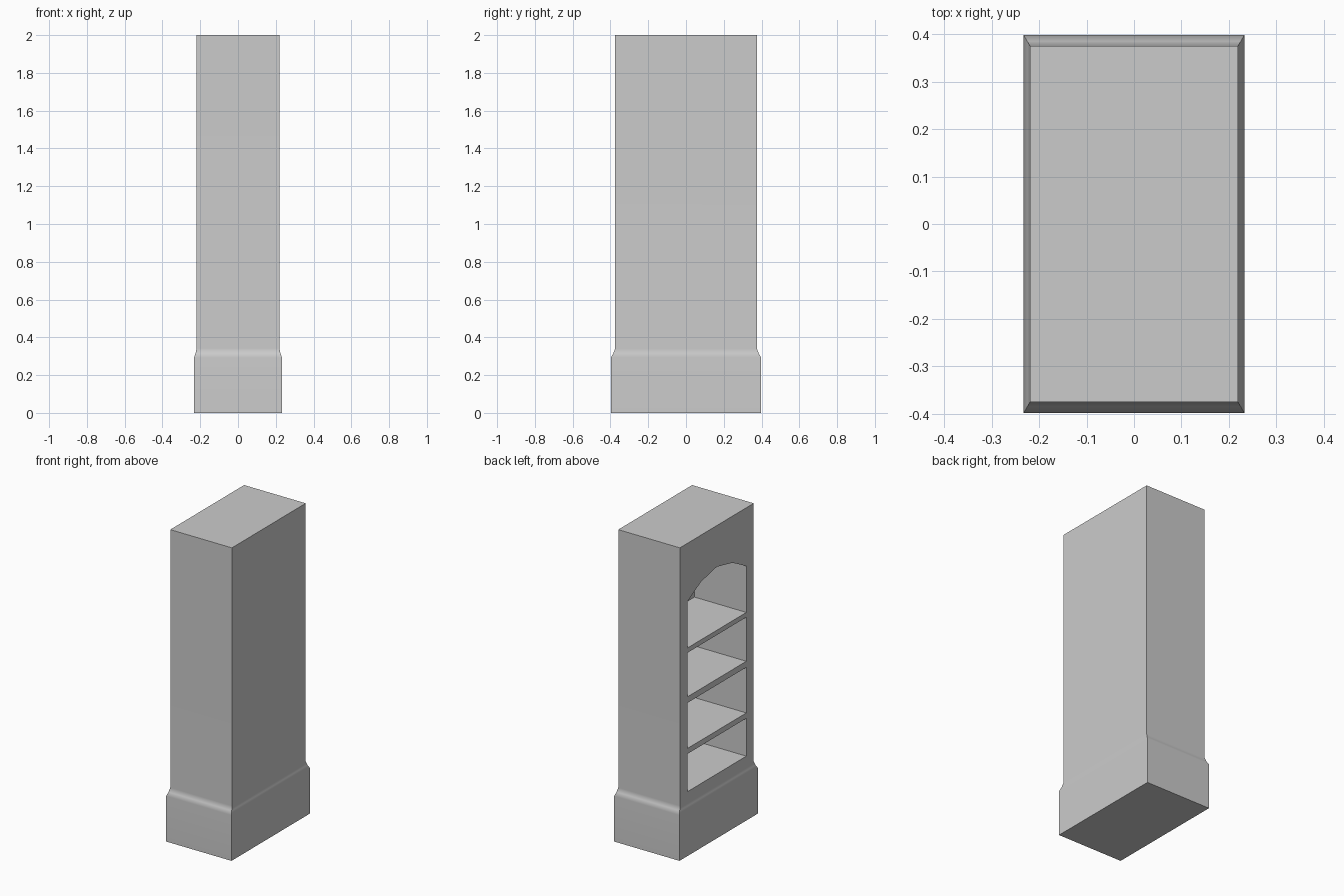
import bpy, bmesh
from math import radians

if "Cube" in bpy.data.objects:
    bpy.data.objects.remove(bpy.data.objects["Cube"])


def make_object(name, bm):
    bmesh.ops.recalc_face_normals(bm, faces=bm.faces[:])
    mesh = bpy.data.meshes.new(name)
    bm.to_mesh(mesh)
    bm.free()
    obj = bpy.data.objects.new(name, mesh)
    bpy.context.collection.objects.link(obj)
    return obj


def loft(name, rings):
    """Skin a stack of closed point rings and cap both ends."""
    bm = bmesh.new()
    loops = [[bm.verts.new(p) for p in ring] for ring in rings]
    n = len(loops[0])
    for a, b in zip(loops, loops[1:]):
        for i in range(n):
            j = (i + 1) % n
            bm.faces.new((a[i], a[j], b[j], b[i]))
    bm.faces.new(loops[0])
    bm.faces.new(loops[-1])
    return make_object(name, bm)


def rectangle(hx, hy, z):
    return [(-hx, -hy, z), (hx, -hy, z), (hx, hy, z), (-hx, hy, z)]


# Cabinet: wide plinth, softly sloped moulding, tall straight body
profile = [(0.2325, 0.398, 0.0), (0.2325, 0.398, 0.293),
           (0.225, 0.385, 0.315), (0.219, 0.375, 0.342), (0.219, 0.375, 2.0)]
cabinet = loft("bookcase", [rectangle(*p) for p in profile])

# Compartments open on the -x side; the solid left between them forms the shelves
HALF, BACK, OUT = 0.30, 0.15, -0.4
outlines = [[(-HALF, lo), (HALF, lo), (HALF, hi), (-HALF, hi)]
            for lo, hi in ((0.403, 0.646), (0.681, 0.974), (1.013, 1.296))]
# The top compartment has a four-segment arch
outlines.append([(-HALF, 1.327), (HALF, 1.327), (HALF, 1.625), (0.16, 1.70),
                 (0, 1.735), (-0.16, 1.70), (-HALF, 1.625)])

for outline in outlines:
    cutter = loft("compartment_cutter", [[(x, y, z) for y, z in outline] for x in (OUT, BACK)])
    cutter.hide_render = True
    bpy.context.view_layer.objects.active = cabinet
    mod = cabinet.modifiers.new("Compartment", 'BOOLEAN')
    mod.operation = 'DIFFERENCE'
    mod.solver = 'EXACT'
    mod.object = cutter
    bpy.ops.object.modifier_apply(modifier=mod.name)
    bpy.data.objects.remove(cutter)

# Smooth moulding, crisp corners, flat large faces
bpy.ops.object.select_all(action='DESELECT')
cabinet.select_set(True)
bpy.context.view_layer.objects.active = cabinet
bpy.ops.object.shade_smooth_by_angle(angle=radians(35))
weighted = cabinet.modifiers.new("Weighted Normals", 'WEIGHTED_NORMAL')
weighted.keep_sharp = True
